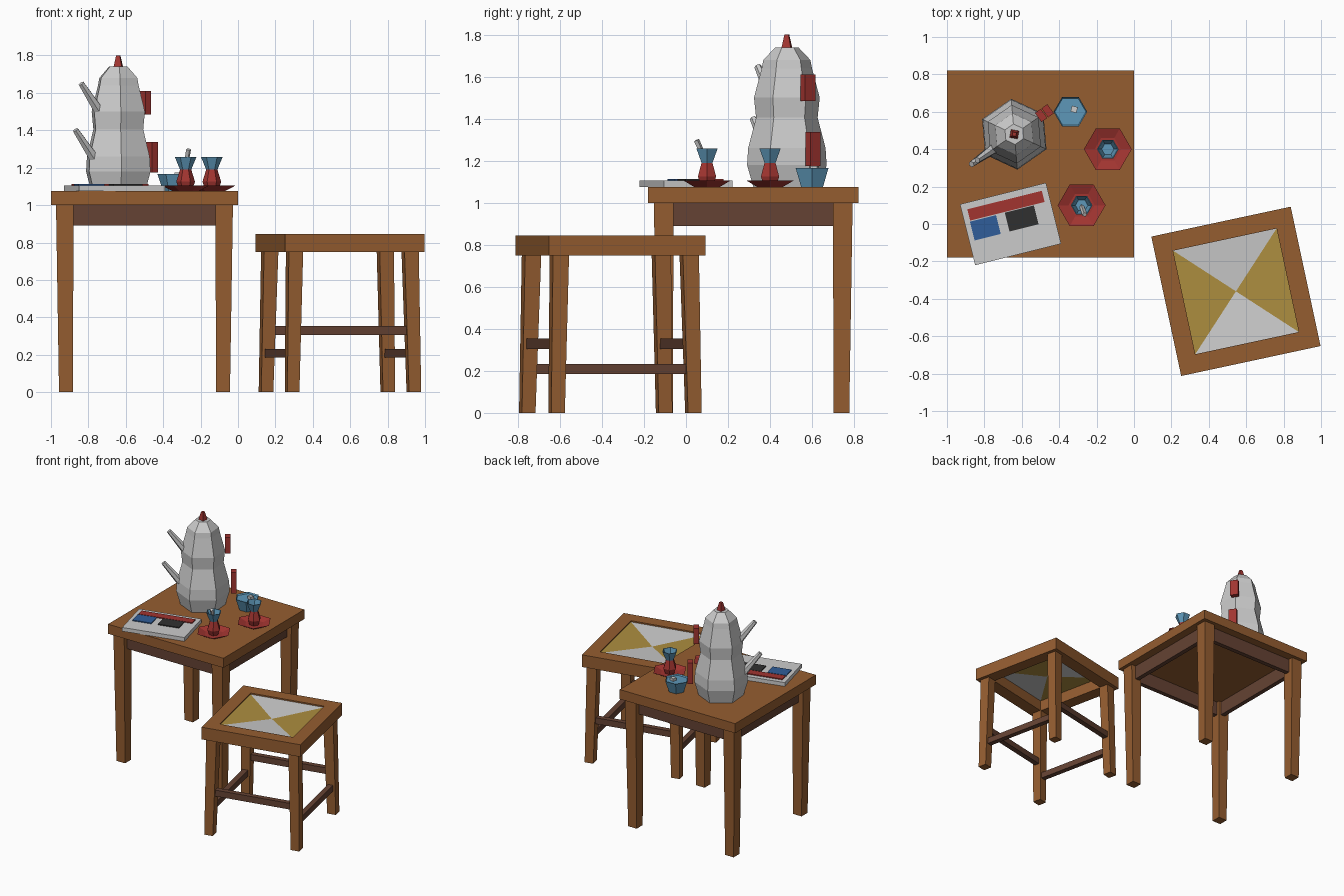
import bpy, bmesh
from math import sin, cos, radians, pi, sqrt
from mathutils import Vector

if "Cube" in bpy.data.objects:
    bpy.data.objects.remove(bpy.data.objects["Cube"])

COLORS = {
    "wood": (0.30, 0.11, 0.03), "dark_wood": (0.13, 0.055, 0.033),
    "red": (0.36, 0.035, 0.03), "blue": (0.11, 0.31, 0.48),
    "yellow": (0.42, 0.27, 0.05), "ink_blue": (0.03, 0.11, 0.32),
    "black": (0.03, 0.03, 0.03),
}
MATS = {}


def mat(name):
    if name not in MATS:
        MATS[name] = bpy.data.materials.new(name)
        MATS[name].diffuse_color = (*COLORS[name], 1)
    return MATS[name]


def make(name, bm, color=None):
    bmesh.ops.recalc_face_normals(bm, faces=bm.faces)
    me = bpy.data.meshes.new(name)
    bm.to_mesh(me)
    bm.free()
    if color:
        me.materials.append(mat(color))
    ob = bpy.data.objects.new(name, me)
    bpy.context.collection.objects.link(ob)
    return ob


def turn(x, y, deg):
    a = radians(deg)
    return x * cos(a) - y * sin(a), x * sin(a) + y * cos(a)


def lathe(name, profile, center, n, rot, color=None, closed=False, caps=(True, True)):
    """Low-poly n-sided revolve of (radius, z) points."""
    bm = bmesh.new()
    rings = []
    for r, z in profile:
        angs = [radians(rot) + 2 * pi * i / n for i in range(n)]
        rings.append([bm.verts.new((center[0] + r * cos(a), center[1] + r * sin(a), z)) for a in angs])
    for k in range(len(rings) if closed else len(rings) - 1):
        a, b = rings[k], rings[(k + 1) % len(rings)]
        for i in range(n):
            j = (i + 1) % n
            bm.faces.new((a[i], a[j], b[j], b[i]))
    if not closed:
        if caps[0]:
            bm.faces.new(rings[0][::-1])
        if caps[1]:
            bm.faces.new(rings[-1])
    return make(name, bm, color)


def block(name, c0, h0, c1, h1, rot=0, color=None):
    """Box or tapered post between a lower and an upper rectangle (half sizes)."""
    bm = bmesh.new()
    rings = []
    for c, h in ((c0, h0), (c1, h1)):
        ring = []
        for sx, sy in ((-1, -1), (1, -1), (1, 1), (-1, 1)):
            x, y = turn(sx * h[0], sy * h[1], rot)
            ring.append(bm.verts.new((c[0] + x, c[1] + y, c[2])))
        rings.append(ring)
    a, b = rings
    for i in range(4):
        j = (i + 1) % 4
        bm.faces.new((a[i], a[j], b[j], b[i]))
    bm.faces.new(a[::-1])
    bm.faces.new(b)
    return make(name, bm, color)


def box(name, center, half, z0, z1, rot=0, color=None):
    return block(name, (*center, z0), half, (*center, z1), half, rot, color)


def rod(name, p0, p1, r0, r1, n, color=None):
    p0, p1 = Vector(p0), Vector(p1)
    bm = bmesh.new()
    bmesh.ops.create_cone(bm, cap_ends=True, segments=n, radius1=r0, radius2=r1, depth=(p1 - p0).length)
    ob = make(name, bm, color)
    ob.rotation_mode = 'QUATERNION'
    ob.rotation_quaternion = (p1 - p0).to_track_quat('Z', 'Y')
    ob.location = (p0 + p1) / 2
    return ob


CORNERS = [("front_left", -1, -1), ("front_right", 1, -1), ("back_right", 1, 1), ("back_left", -1, 1)]
R2 = sqrt(2)
TOP = 1.075

# Table: top, apron frame, tapered legs
T = (-0.5, 0.32)
box("table_top", T, (0.5, 0.5), 1.0, TOP, 0, "wood")
lathe("table_apron", [(0.435 * R2, 0.89), (0.435 * R2, 1.0), (0.40 * R2, 1.0), (0.40 * R2, 0.89)],
      T, 4, 45, "dark_wood", closed=True)
for n, sx, sy in CORNERS:
    block("table_leg_" + n, (T[0] + sx * 0.42, T[1] + sy * 0.42, 0), (0.037, 0.037),
          (T[0] + sx * 0.426, T[1] + sy * 0.426, 1.0), (0.047, 0.047), 0, "wood")

# Stool: frame, woven seat, splayed legs, stretchers
S, A = (0.545, -0.36), 12.1


def on_stool(x, y):
    x, y = turn(x, y, A)
    return S[0] + x, S[1] + y


lathe("stool_frame", [(0.381 * R2, 0.75), (0.381 * R2, 0.845), (0.283 * R2, 0.845), (0.283 * R2, 0.75)],
      S, 4, 45 + A, "wood", closed=True)
bm = bmesh.new()
mid = bm.verts.new((*S, 0.815))
rim = [bm.verts.new((*on_stool(sx * 0.283, sy * 0.283), 0.835)) for _, sx, sy in CORNERS]
for i in range(4):
    bm.faces.new((rim[i], rim[(i + 1) % 4], mid)).material_index = i % 2
seat = make("stool_seat", bm)
seat.data.materials.append(None)
seat.data.materials.append(mat("yellow"))
for n, sx, sy in CORNERS:
    block("stool_leg_" + n, (*on_stool(sx * 0.333, sy * 0.333), 0), (0.033, 0.033),
          (*on_stool(sx * 0.316, sy * 0.316), 0.755), (0.039, 0.039), A, "wood")
for s, n1, n2 in ((-1, "front", "left"), (1, "back", "right")):
    box("stool_stretcher_" + n1, on_stool(0, s * 0.325), (0.31, 0.02), 0.305, 0.353, A, "dark_wood")
    box("stool_stretcher_" + n2, on_stool(s * 0.328, 0), (0.02, 0.31), 0.185, 0.232, A, "dark_wood")

# Double teapot: stacked hexagonal body, knob, spouts, handles
P, PA = (-0.64, 0.48), 35


def on_pot(r, z):
    x, y = turn(r, 0, PA)
    return P[0] + x, P[1] + y, z


lathe("teapot_body", [(0.16, TOP), (0.19, 1.18), (0.185, 1.26), (0.147, 1.405), (0.157, 1.50),
                      (0.12, 1.64), (0.112, 1.68), (0.055, 1.74)], P, 6, PA)
lathe("teapot_knob", [(0.032, 1.735), (0.014, 1.80)], P, 4, PA, "red")
for n, base, tip, hr, z0, z1 in (("lower", (0.15, 1.24), (0.28, 1.402), 0.218, 1.175, 1.337),
                                 ("upper", (0.12, 1.495), (0.242, 1.65), 0.175, 1.485, 1.61)):
    rod(n + "_spout", on_pot(-base[0], base[1]), on_pot(-tip[0], tip[1]), 0.03, 0.017, 6)
    box(n + "_handle", on_pot(hr, 0)[:2], (0.019, 0.03), z0, z1, PA, "red")

# Tea glasses on saucers
for n, c in (("front", (-0.28, 0.10)), ("back", (-0.14, 0.40))):
    lathe(n + "_saucer", [(0.07, TOP), (0.128, 1.105), (0.07, 1.085)], c, 6, 0, "red")
    lathe(n + "_glass_tea", [(0.035, 1.083), (0.05, 1.125), (0.03, 1.19)], c, 6, 0, "red")
    lathe(n + "_glass_rim", [(0.03, 1.19), (0.058, 1.258), (0.053, 1.258), (0.033, 1.205)], c, 6, 0, "blue")
rod("spoon", (-0.28, 0.095, 1.20), (-0.264, 0.05, 1.298), 0.012, 0.014, 4)

# Sugar bowl with a cube
B = (-0.34, 0.60)
lathe("sugar_bowl", [(0.06, TOP), (0.09, 1.165), (0.083, 1.155)], B, 6, 0, "blue")
box("sugar_cube", (-0.32, 0.613), (0.016, 0.016), 1.15, 1.175, -15)

# Folded newspaper
N, NA = (-0.66, 0.0), 14
box("newspaper", N, (0.237, 0.168), TOP, 1.105, NA)
for n, x, y, hx, hy, col in (("headline", 0, 0.101, 0.205, 0.031, "red"),
                             ("left_picture", -0.136, 0.013, 0.072, 0.052, "ink_blue"),
                             ("right_picture", 0.065, 0.0145, 0.08, 0.052, "black")):
    dx, dy = turn(x, y, NA)
    box("newspaper_" + n, (N[0] + dx, N[1] + dy), (hx, hy), 1.10, 1.112, NA, col)

for m in bpy.data.materials:
    if m.users and not m.is_grease_pencil:
        m.use_nodes = True
        m.node_tree.nodes["Principled BSDF"].inputs["Base Color"].default_value = m.diffuse_color
